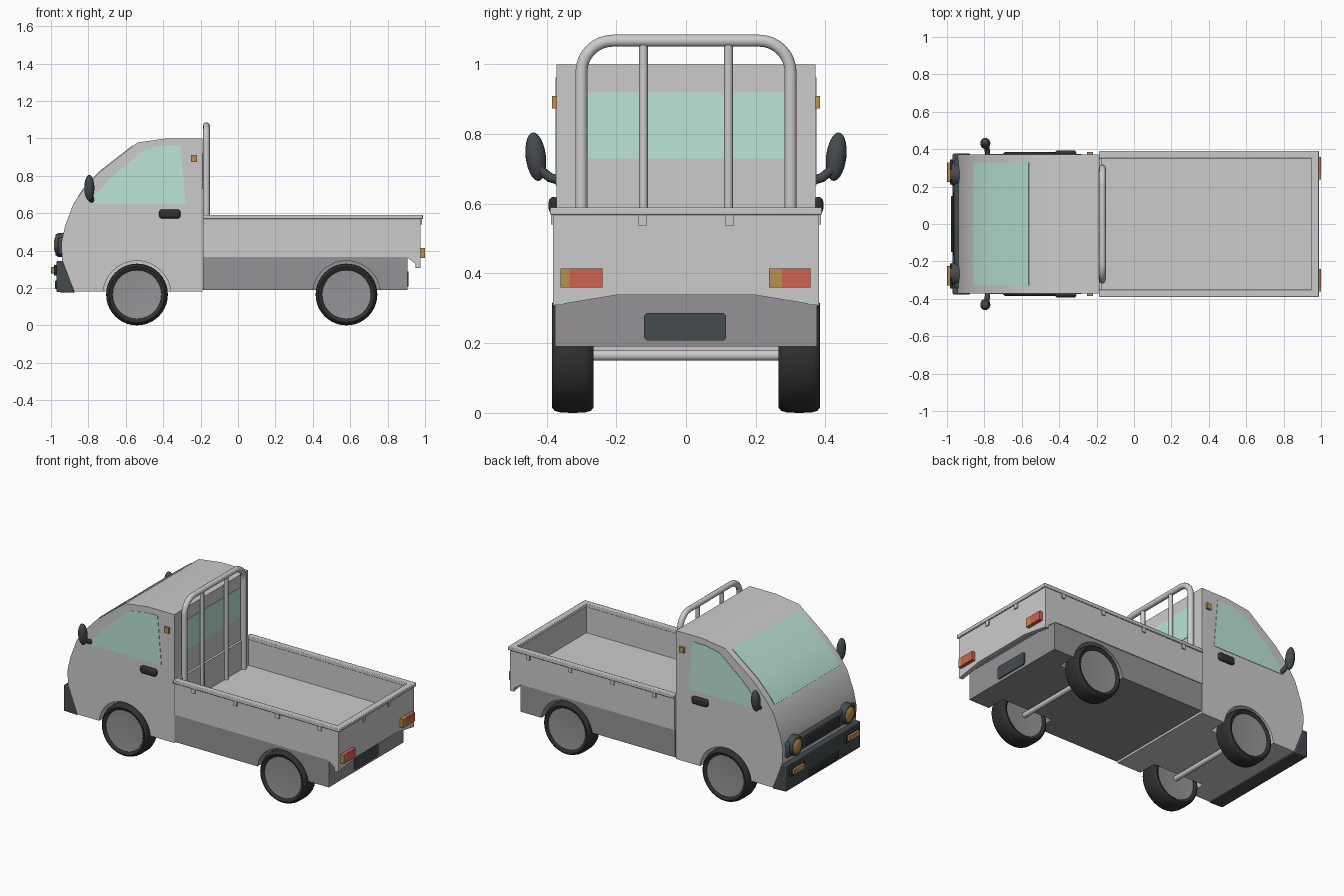
import bpy, bmesh, math
from mathutils import Vector

if "Cube" in bpy.data.objects:
    bpy.data.objects.remove(bpy.data.objects["Cube"])


def mat(name, rgb):
    m = bpy.data.materials.new(name)
    m.diffuse_color = (*rgb, 1)
    m.use_nodes = True
    m.node_tree.nodes["Principled BSDF"].inputs["Base Color"].default_value = m.diffuse_color
    return m


DARK = mat("dark_plastic", (0.06, 0.07, 0.075))
RUBBER = mat("rubber", (0.03, 0.03, 0.03))
UNDER = mat("under_grey", (0.3, 0.29, 0.3))
GLASS = mat("glass", (0.5, 0.78, 0.68))
RED = mat("red_lamp", (0.65, 0.12, 0.08))
AMBER = mat("amber_lamp", (0.5, 0.28, 0.08))


def finish(name, bm, m=None, bevel=0, seg=2):
    bmesh.ops.recalc_face_normals(bm, faces=bm.faces)
    me = bpy.data.meshes.new(name)
    bm.to_mesh(me)
    bm.free()
    ob = bpy.data.objects.new(name, me)
    bpy.context.collection.objects.link(ob)
    if m:
        me.materials.append(m)
    if bevel:
        b = ob.modifiers.new("bevel", 'BEVEL')
        b.width, b.segments = bevel, seg
    smooth(ob)
    return ob


def smooth(ob):
    bpy.ops.object.select_all(action='DESELECT')
    ob.select_set(True)
    bpy.context.view_layer.objects.active = ob
    bpy.ops.object.shade_smooth_by_angle(angle=math.radians(35))


def prism(name, pts, axis, lo, hi, m=None, bevel=0, seg=2):
    """Polygon in the (x,z) or (y,z) plane pulled along y or x."""
    bm = bmesh.new()
    put = (lambda a, b, t: (a, t, b)) if axis == 'Y' else (lambda a, b, t: (t, a, b))
    f = bm.faces.new([bm.verts.new(put(a, b, lo)) for a, b in pts])
    r = bmesh.ops.extrude_face_region(bm, geom=[f])
    d = put(0, 0, hi - lo)
    bmesh.ops.translate(bm, vec=d, verts=[v for v in r['geom'] if isinstance(v, bmesh.types.BMVert)])
    return finish(name, bm, m, bevel, seg)


def box(name, x, y, z, m=None, bevel=0, seg=2):
    y = sorted(y)
    return prism(name, [(x[0], z[0]), (x[1], z[0]), (x[1], z[1]), (x[0], z[1])], 'Y', y[0], y[1], m, bevel, seg)


def lathe(name, prof, axis, loc, m=None, n=40, closed=False):
    """Profile of (radius, offset) turned about x or y."""
    bm = bmesh.new()
    rings = []
    for r, o in prof:
        ring = []
        for i in range(n):
            c, s = r * math.cos(2 * math.pi * i / n), r * math.sin(2 * math.pi * i / n)
            ring.append(bm.verts.new(Vector(loc) + Vector((c, o, s) if axis == 'Y' else (o, c, s))))
        rings.append(ring)
    pairs = list(zip(rings, rings[1:])) + ([(rings[-1], rings[0])] if closed else [])
    for a, b in pairs:
        for i in range(n):
            j = (i + 1) % n
            bm.faces.new((a[i], a[j], b[j], b[i]))
    if not closed:
        bm.faces.new(rings[0])
        bm.faces.new(rings[-1])
    return finish(name, bm, m)


def tube(name, pts, r, m=None):
    cu = bpy.data.curves.new(name, 'CURVE')
    cu.dimensions, cu.bevel_depth, cu.bevel_resolution, cu.use_fill_caps = '3D', r, 3, True
    sp = cu.splines.new('POLY')
    sp.points.add(len(pts) - 1)
    for p, q in zip(sp.points, pts):
        p.co = (*q, 1)
    ob = bpy.data.objects.new(name, cu)
    bpy.context.collection.objects.link(ob)
    if m:
        cu.materials.append(m)
    return ob


def cut(ob, x, s):
    """Round wheel arch cut into a body part."""
    c = lathe("arch_cutter", [(0.182, -0.1), (0.182, 0.1)], 'Y', (x, s * 0.35, 0.163))
    c.hide_render = True
    b = ob.modifiers.new("arch", 'BOOLEAN')
    b.operation, b.object, b.solver = 'DIFFERENCE', c, 'EXACT'
    bpy.context.view_layer.objects.active = ob
    bpy.ops.object.modifier_apply(modifier=b.name)
    bpy.data.objects.remove(c)


FRONT, REAR, ZW = -0.54, 0.58, 0.165

# cab and lower body
cab = prism("cab", [(-0.19, 0.18), (-0.19, 1.0), (-0.377, 1.0), (-0.537, 0.978), (-0.74, 0.82),
                    (-0.826, 0.727), (-0.88, 0.65), (-0.925, 0.53), (-0.945, 0.44), (-0.94, 0.345),
                    (-0.875, 0.18)], 'Y', -0.372, 0.372)
chassis = box("chassis", (-0.186, 0.905), (-0.376, 0.376), (0.19, 0.368), UNDER)
for s in (1, -1):
    cut(cab, FRONT, s)
    cut(chassis, REAR, s)
smooth(cab)
smooth(chassis)

# windows
ws = [(-0.855, 0.686), (-0.826, 0.727), (-0.74, 0.82), (-0.56, 0.96)]
prism("windshield", [(x - 0.003, z + 0.003) for x, z in ws] +
      [(x + 0.01, z - 0.01) for x, z in reversed(ws)], 'Y', -0.33, 0.33, GLASS)
box("rear_window", (-0.2, -0.187), (-0.285, 0.285), (0.73, 0.92), GLASS)
side = [(-0.79, 0.652), (-0.768, 0.69), (-0.68, 0.79), (-0.5, 0.94), (-0.4, 0.96), (-0.307, 0.963), (-0.28, 0.652)]
for s in (1, -1):
    prism("side_window", side, 'Y', s * 0.365, s * 0.3745, GLASS)

# front bumper, grille and lamps
prism("bumper", [(-0.97, 0.178), (-0.873, 0.174), (-0.937, 0.345), (-0.97, 0.345)], 'Y', -0.376, 0.376, DARK, 0.006)
box("bumper_plate", (-0.978, -0.96), (-0.15, 0.15), (0.195, 0.24), RUBBER, 0.004)
box("grille", (-0.962, -0.92), (-0.345, 0.345), (0.375, 0.47), DARK, 0.012)
box("grille_inset", (-0.968, -0.95), (-0.17, 0.17), (0.395, 0.45), RUBBER, 0.005)
for s in (1, -1):
    lathe("headlight_bezel", [(0.064, 0.06), (0.064, 0.015), (0.056, 0), (0.048, 0.004)], 'X',
          (-0.975, s * 0.265, 0.43), DARK, 24)
    lathe("headlight_lens", [(0.047, 0.02), (0.046, 0), (0.034, -0.008), (0.015, -0.012)], 'X',
          (-0.973, s * 0.265, 0.43), AMBER, 24)
    box("fog_lamp_frame", (-0.985, -0.96), (s * 0.21, s * 0.345), (0.267, 0.323), RUBBER, 0.004)
    box("fog_lamp", (-1.0, -0.97), (s * 0.225, s * 0.33), (0.278, 0.312), AMBER, 0.003)

# wheels and axles
tyre = [(0.13, -0.05), (0.138, -0.058), (0.149, -0.06), (0.159, -0.052), (0.164, -0.035), (0.165, 0),
        (0.164, 0.035), (0.159, 0.052), (0.149, 0.06), (0.138, 0.058), (0.13, 0.05)]
for x in (FRONT, REAR):
    for s in (1, -1):
        lathe("tyre", tyre, 'Y', (x, s * 0.325, ZW), RUBBER, 40, True)
        lathe("wheel_disc", [(0.12, -0.048), (0.135, -0.05), (0.135, 0.05), (0.12, 0.048)], 'Y',
              (x, s * 0.325, ZW), UNDER)
    tube("axle", [(x, -0.3, ZW), (x, 0.3, ZW)], 0.016)

# load bed
box("bed_floor", (-0.187, 0.97), (-0.36, 0.36), (0.366, 0.405))
box("bed_front_wall", (-0.187, -0.172), (-0.36, 0.36), (0.37, 0.585))
for s in (1, -1):
    prism("bed_side", [(-0.187, 0.366), (0.9, 0.366), (0.975, 0.31), (0.975, 0.58), (-0.187, 0.58)],
          'Y', s * 0.352, s * 0.381)
    box("side_rail", (-0.187, 0.988), (s * 0.35, s * 0.39), (0.568, 0.59), None, 0.004)
    for x in (-0.045, 0.25, 0.55, 0.845):
        box("side_hook", (x - 0.012, x + 0.012), (s * 0.375, s * 0.388), (0.54, 0.575))
    box("tail_hook", (0.97, 0.984), (s * 0.112, s * 0.138), (0.538, 0.575))
prism("tailgate", [(-0.381, 0.308), (-0.2, 0.338), (0.2, 0.338), (0.381, 0.308), (0.381, 0.58), (-0.381, 0.58)],
      'X', 0.95, 0.977)
box("tail_rail", (0.948, 0.988), (-0.388, 0.388), (0.568, 0.59), None, 0.004)

# rear lamps and plate
for a, b, c, s in ((-0.36, -0.335, -0.24, 1), (0.238, 0.275, 0.357, 1)):
    box("rear_indicator", (0.97, 1.0), (a, b), (0.36, 0.415), AMBER)
    box("tail_lamp", (0.97, 1.0), (b, c), (0.36, 0.415), RED)
prism("rear_plate", [(-0.12, 0.215), (-0.112, 0.207), (0.107, 0.207), (0.115, 0.215), (0.115, 0.279),
                     (0.107, 0.287), (-0.112, 0.287), (-0.12, 0.279)], 'X', 0.9, 0.912, DARK)

# guard frame behind the cab
XF, R, H, W = -0.169, 0.09, 1.068, 0.3
arc = [(math.cos(t * math.pi / 16) * R, math.sin(t * math.pi / 16) * R) for t in range(9)]
right = [(XF, W - R + c, H - R + d) for c, d in arc]
left = [(XF, -y, z) for _, y, z in reversed(right)]
tube("guard_frame", [(XF, W, 0.4)] + right + left + [(XF, -W, 0.4)], 0.018)
for s in (1, -1):
    tube("guard_bar", [(XF, s * 0.122, 0.4), (XF, s * 0.122, H)], 0.013)

# mirrors, handles and side markers
for s in (1, -1):
    tube("mirror_arm", [(-0.782, s * 0.365, 0.668), (-0.784, s * 0.39, 0.675), (-0.787, s * 0.415, 0.695),
                        (-0.792, s * 0.428, 0.74)], 0.014, DARK)
    bm = bmesh.new()
    bmesh.ops.create_uvsphere(bm, u_segments=20, v_segments=14, radius=1)
    head = finish("mirror_head", bm, DARK)
    head.scale = (0.027, 0.029, 0.07)
    head.rotation_euler = (s * -0.12, 0, 0)
    head.location = (-0.795, s * 0.431, 0.735)
    box("door_handle", (-0.422, -0.308), (s * 0.365, s * 0.394), (0.572, 0.62), RUBBER, 0.014, 3)
    box("side_marker", (-0.252, -0.22), (s * 0.365, s * 0.385), (0.874, 0.91), AMBER)
